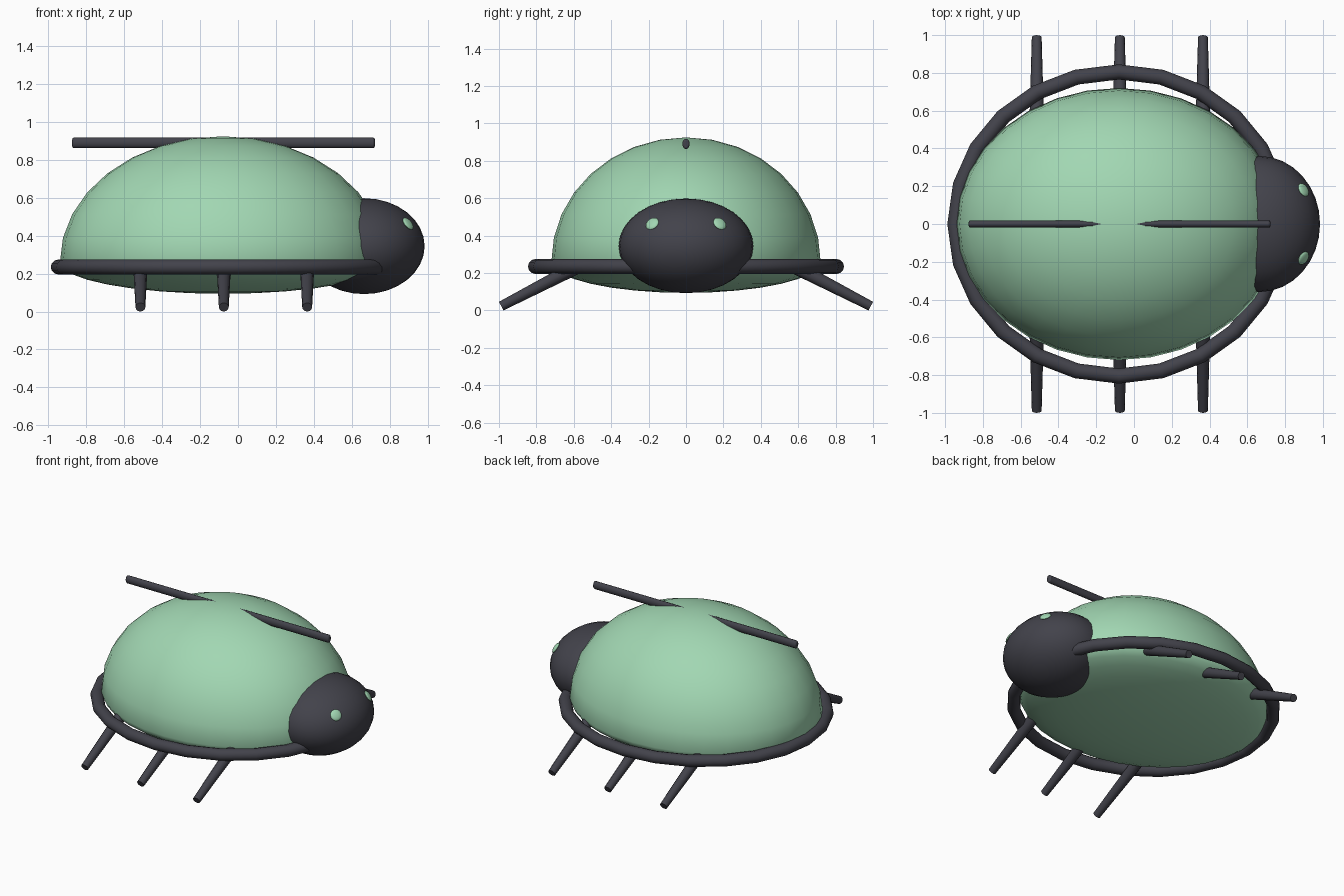
import bpy
import math
from mathutils import Vector, Matrix

cube = bpy.data.objects.get("Cube")
if cube:
    bpy.data.objects.remove(cube, do_unlink=True)


def make_material(name, rgb):
    mat = bpy.data.materials.new(name)
    mat.use_nodes = True
    colour = (*rgb, 1.0)
    mat.diffuse_color = colour
    mat.node_tree.nodes["Principled BSDF"].inputs["Base Color"].default_value = colour
    return mat


GREEN = make_material("mint_green", (0.36, 0.68, 0.45))
DARK = make_material("charcoal", (0.055, 0.055, 0.07))


def finish(name, mat, transform, angle=40):
    """Bake a transform into the new object, then name, colour and smooth it."""
    obj = bpy.context.object
    obj.name = name
    obj.data.transform(transform)
    obj.matrix_world = Matrix.Identity(4)
    obj.data.materials.append(mat)
    bpy.ops.object.shade_smooth_by_angle(angle=math.radians(angle))
    return obj


def ellipsoid(name, mat, centre, radii, segments=32, rings=16, turn=Matrix.Identity(4)):
    bpy.ops.mesh.primitive_uv_sphere_add(segments=segments, ring_count=rings)
    return finish(name, mat, Matrix.Translation(centre) @ turn @ Matrix.Diagonal((*radii, 1)))


def rod(name, mat, start, end, r1, r2, sides=12, squash=1.0):
    """Tapered round bar between two points."""
    start, end = Vector(start), Vector(end)
    axis = end - start
    bpy.ops.mesh.primitive_cone_add(vertices=sides, radius1=r1, radius2=r2, depth=axis.length)
    turn = axis.to_track_quat("Z", "Y").to_matrix().to_4x4()
    obj = finish(name, mat, Matrix.Translation((start + end) / 2) @ turn)
    for v in obj.data.vertices:
        v.co.y *= squash
    return obj


BODY_X = -0.08

# Domed shell with a shallow belly
shell = ellipsoid("shell", GREEN, (0, 0, 0), (0.86, 0.72, 0.665))
for v in shell.data.vertices:
    if v.co.z < 0:
        v.co.z *= 0.25
    v.co += Vector((BODY_X, 0, 0.26))

# Rim ring around the shell
bpy.ops.mesh.primitive_torus_add(major_segments=24, minor_segments=12,
                                 major_radius=0.805, minor_radius=0.04)
finish("rim_ring", DARK, Matrix.Translation((BODY_X, 0, 0.235)) @ Matrix.Diagonal((1.075, 1, 1, 1)))

# Head
head_centre = Vector((0.665, 0, 0.345))
head_radii = Vector((0.32, 0.36, 0.253))
ellipsoid("head", DARK, head_centre, head_radii)

for side, label in ((1, "left"), (-1, "right")):
    # Eye, a shallow button lying on the head
    offset = Vector((0.225, 0.175 * side, 0.115))
    unit = Vector(o / r for o, r in zip(offset, head_radii)).normalized()
    spot = head_centre + Vector(u * r for u, r in zip(unit, head_radii))
    normal = Vector(u / r for u, r in zip(unit, head_radii))
    turn = normal.to_track_quat("Z", "Y").to_matrix().to_4x4()
    ellipsoid(label + "_eye", GREEN, spot, (0.038, 0.038, 0.012), 16, 8, turn)

    # Three splayed legs
    for x, place in ((-0.515, "rear"), (-0.075, "middle"), (0.365, "front")):
        rod(f"{label}_{place}_leg", DARK, (x, 0.5 * side, 0.275),
            (x, 0.988 * side, 0.023), 0.04, 0.026)

# Long bar lying through the top of the shell
bar = rod("top_bar", DARK, (-0.875, 0, 0.89), (0.722, 0, 0.89), 0.028, 0.028, 12, 0.7)
bevel = bar.modifiers.new("soft_ends", "BEVEL")
bevel.width = 0.009
bevel.segments = 2
bevel.limit_method = "ANGLE"
bevel.angle_limit = math.radians(60)
